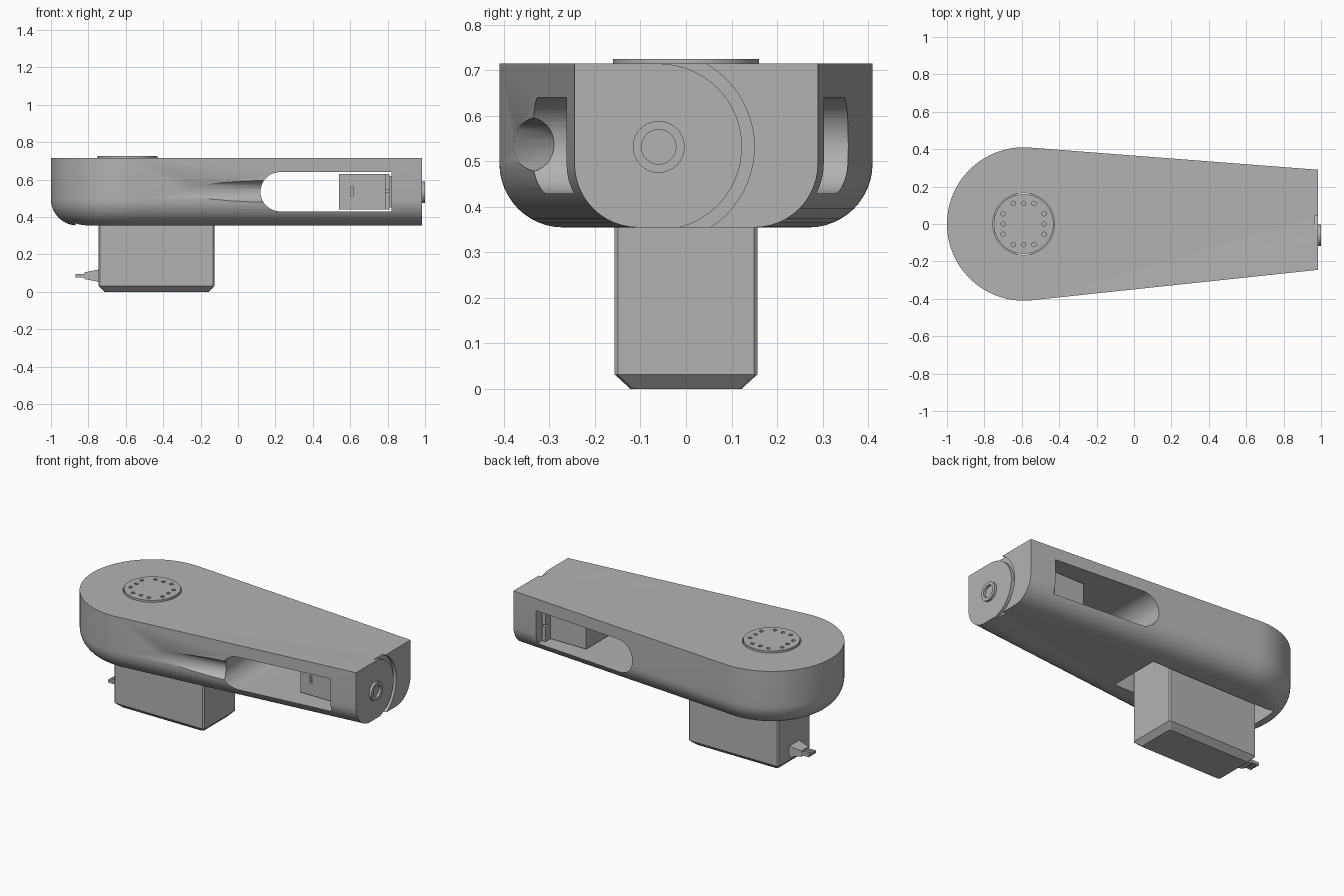
import bpy, bmesh
from math import sin, cos, pi, radians, sqrt
from mathutils import Vector

cube = bpy.data.objects.get("Cube")
if cube:
    bpy.data.objects.remove(cube)

grey = bpy.data.materials.new("plain_grey")
grey.use_nodes = True
colour = (0.45, 0.45, 0.45, 1)
grey.diffuse_color = colour
grey.node_tree.nodes["Principled BSDF"].inputs["Base Color"].default_value = colour


def finish(name, bm):
    bmesh.ops.recalc_face_normals(bm, faces=bm.faces)
    mesh = bpy.data.meshes.new(name)
    bm.to_mesh(mesh)
    bm.free()
    mesh.materials.append(grey)
    obj = bpy.data.objects.new(name, mesh)
    bpy.context.collection.objects.link(obj)
    return obj


def place(axis, a, b, t):
    return {"x": (t, a, b), "y": (a, t, b), "z": (a, b, t)}[axis]


def loft(name, axis, rings):
    """Join outlines, given as (points, height), into a closed solid."""
    bm = bmesh.new()
    loops = [[bm.verts.new(place(axis, a, b, t)) for a, b in pts] for pts, t in rings]
    n = len(loops[0])
    for low, high in zip(loops, loops[1:]):
        for i in range(n):
            j = (i + 1) % n
            bm.faces.new((low[i], low[j], high[j], high[i]))
    bm.faces.new(loops[0][::-1])
    bm.faces.new(loops[-1])
    return finish(name, bm)


def prism(name, axis, pts, lo, hi):
    return loft(name, axis, [(pts, lo), (pts, hi)])


def arc(a, b, r, start, end, n):
    angles = [radians(start + (end - start) * i / n) for i in range(n + 1)]
    return [(a + r * cos(t), b + r * sin(t)) for t in angles]


def circle(a, b, r, n=32):
    return arc(a, b, r, 0, 360, n)[:-1]


def rect(a0, a1, b0, b1, c=0):
    """Rectangle outline with optional cut corners."""
    if not c:
        return [(a0, b0), (a1, b0), (a1, b1), (a0, b1)]
    return [(a0 + c, b0), (a1 - c, b0), (a1, b0 + c), (a1, b1 - c),
            (a1 - c, b1), (a0 + c, b1), (a0, b1 - c), (a0, b0 + c)]


def box(name, x0, x1, y0, y1, z0, z1):
    return prism(name, "z", rect(x0, x1, y0, y1), z0, z1)


def cut(obj, cutters):
    """Carve the cutters out of the object, then discard them."""
    for cutter in cutters:
        mod = obj.modifiers.new("cut", "BOOLEAN")
        mod.operation = "DIFFERENCE"
        mod.solver = "EXACT"
        mod.object = cutter
    bpy.context.view_layer.update()
    graph = bpy.context.evaluated_depsgraph_get()
    mesh = bpy.data.meshes.new_from_object(obj.evaluated_get(graph))
    obj.modifiers.clear()
    obj.data = mesh
    for cutter in cutters:
        bpy.data.objects.remove(cutter)


def smooth(obj):
    bpy.ops.object.select_all(action="DESELECT")
    obj.select_set(True)
    bpy.context.view_layer.objects.active = obj
    bpy.ops.object.shade_smooth_by_angle(angle=radians(30))


PIVOT_X, BOTTOM, TOP, END = -0.59, 0.355, 0.715, 0.985
SHAFT_Y, SHAFT_Z = -0.06, 0.532


# Teardrop arm with a rounded lower edge
def teardrop(d):
    return (arc(PIVOT_X, 0, 0.41 - d, 86, 276, 56)
            + [(END, -0.245 + d), (END, 0.29 - d)])


fillet = 0.14
rings = []
for i in range(13):
    t = pi / 2 * i / 12
    rings.append((teardrop(fillet * (1 - sin(t))), BOTTOM + fillet * (1 - cos(t))))
rings.append((teardrop(0), TOP))
arm = loft("arm_housing", "z", rings)

# Openings in the arm
window = prism("window_cutter", "y",
               arc(0.225, 0.535, 0.105, 90, 270, 24) + [(0.82, 0.43), (0.82, 0.64)], -1, 1)
pocket = box("pocket_cutter", -0.87, 0.0, -0.165, 0.165, 0.2, 0.64)
disc_hole = prism("disc_hole_cutter", "z", circle(PIVOT_X, 0, 0.165, 48), 0.6, 0.8)
groove = prism("end_groove_cutter", "x",
               arc(SHAFT_Y, SHAFT_Z, 0.21, -90, 90, 32)
               + arc(SHAFT_Y, SHAFT_Z, 0.183, 90, -90, 32), 0.965, 1.1)

# Tapering finger scoop in front of the window
bm = bmesh.new()
bmesh.ops.create_cone(bm, cap_ends=True, segments=32, radius1=0.06, radius2=0.06, depth=0.8)
deep, tip = Vector((0.12, -0.29, 0.537)), Vector((-0.32, -0.387, 0.537))
along = (deep - tip).normalized()
outward = Vector((along.y, -along.x, 0))
turn = along.to_track_quat("Z", "Y").to_matrix()
bmesh.ops.rotate(bm, verts=bm.verts, matrix=turn)
bmesh.ops.translate(bm, verts=bm.verts, vec=deep + outward * 0.06 - along * 0.27)
scoop = finish("scoop_cutter", bm)
cut(arm, [window, pocket, disc_hole, groove, scoop])
smooth(arm)

# Main motor with a chamfered foot
x0, x1, half = -0.745, -0.125, 0.157
foot = rect(x0 + 0.03, x1 - 0.03, -half + 0.035, half - 0.035, 0.008)
block = rect(x0, x1, -half, half, 0.008)
loft("main_motor", "z", [(foot, 0), (block, 0.032), (block, 0.62)])

# Output disc with three screw holes on each side
disc = prism("output_disc", "z", circle(PIVOT_X, 0, 0.16, 48), 0.6, 0.725)
holes = []
for step in (-0.055, 0, 0.055):
    for side in (-0.11, 0.11):
        for dx, dy in ((step, side), (side, step)):
            holes.append(prism("screw_cutter", "z",
                               circle(PIVOT_X + dx, dy, 0.012, 12), 0.7, 0.8))
cut(disc, holes)
smooth(disc)

# Cable plug and its three leads
loft("cable_plug", "x", [(rect(-0.035, 0.035, 0.068, 0.104), -0.82),
                         (rect(-0.05, 0.05, 0.052, 0.12), -0.74)])
for y in (-0.025, 0, 0.025):
    box("cable_lead", -0.87, -0.81, y - 0.009, y + 0.009, 0.077, 0.095)

# Small motor in the window
small = box("small_motor", 0.54, 0.79, -0.155, 0.21, 0.44, 0.63)
cut(small, [prism("socket_cutter", "y", circle(0.61, z, 0.009, 12), -0.2, -0.14)
            for z in (0.52, 0.537, 0.554)])
flange = box("motor_flange", 0.785, 0.81, -0.205, 0.26, 0.44, 0.63)
cut(flange, [box("slit_cutter", 0.7, 0.9, y0, y1, 0.53, 0.544)
             for y0, y1 in ((-0.3, -0.18), (0.235, 0.3))])
box("motor_collar", 0.80, 0.83, -0.15, 0.20, 0.45, 0.62)

# Shaft bushing on the narrow end
bushing = prism("shaft_bushing", "x", circle(SHAFT_Y, SHAFT_Z, 0.057), 0.95, 1.0)
cut(bushing, [prism("bore_cutter", "x", circle(SHAFT_Y, SHAFT_Z, 0.038), 0.975, 1.1)])
smooth(bushing)
